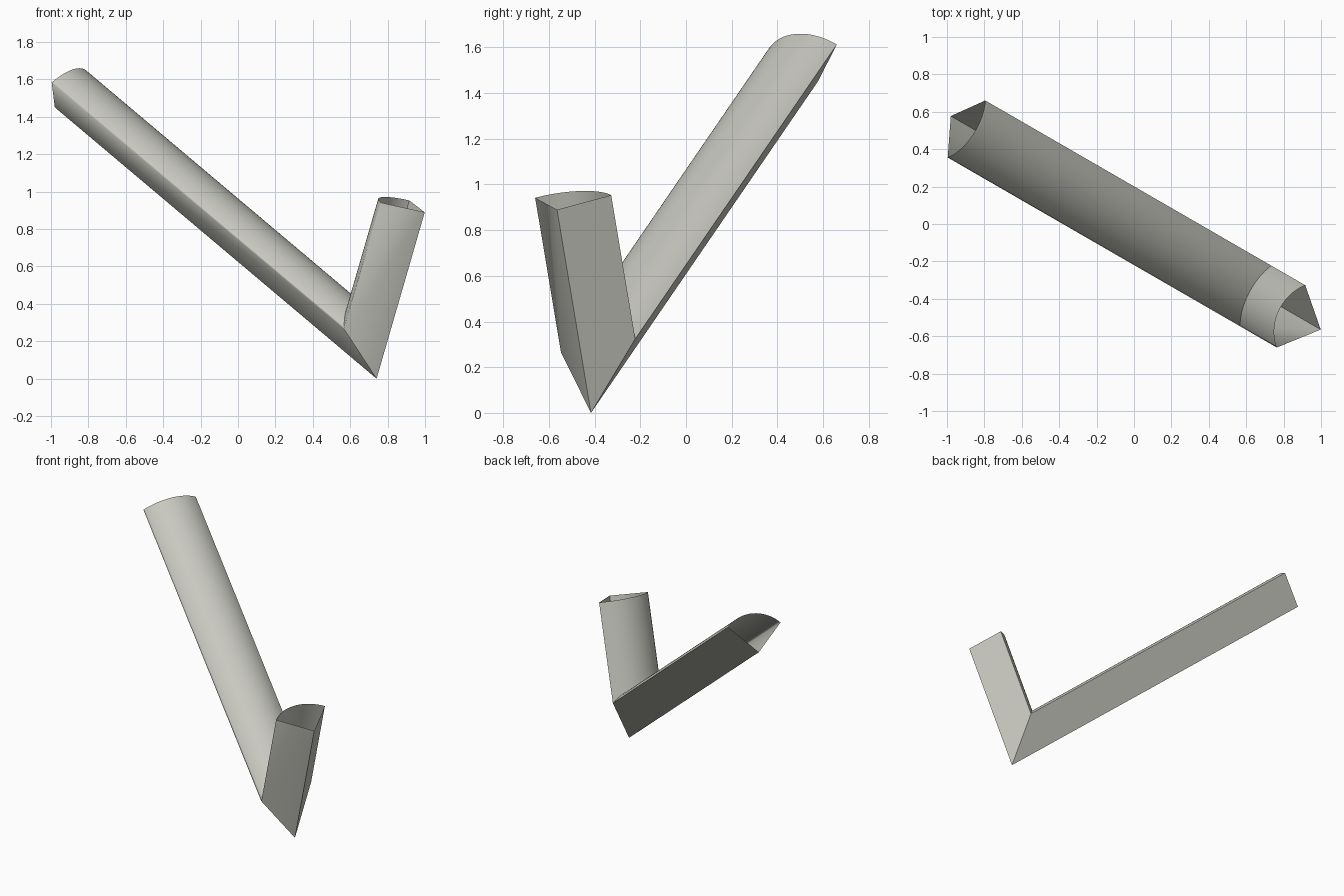
import bpy, bmesh, math
from mathutils import Vector

if "Cube" in bpy.data.objects:
    bpy.data.objects.remove(bpy.data.objects["Cube"])

R = 0.259                       # radius of the quarter-round section
A0, A1 = 50.7, 140.7            # start and end angle of the section
SEG = 32
CORNER = Vector((0.741, -0.416, 0.0))     # outer corner of the joint
U = Vector((-math.cos(math.radians(30)), 0.5, 0))   # horizontal run of the V
W = Vector((0.5, math.cos(math.radians(30)), 0))    # across the V
Z = Vector((0, 0, 1))

mat = bpy.data.materials.new("warm grey")
mat.diffuse_color = (0.58, 0.58, 0.53, 1)
mat.use_nodes = True
mat.node_tree.nodes["Principled BSDF"].inputs["Base Color"].default_value = mat.diffuse_color

long_dir = (U * 0.808 + Z * 0.59).normalized()
short_dir = (U * -0.317 + Z * 0.949).normalized()
bisector = (long_dir + short_dir).normalized()

# Quarter-round profile as (across, inward) points, starting at the sharp corner
profile = [(0.0, 0.0)]
for i in range(SEG + 1):
    a = math.radians(A0 + (A1 - A0) * i / SEG)
    profile.append((R * math.cos(a), R * math.sin(a)))


def arm(name, direction, other, length):
    """Open tube from the mitred joint to a square-cut end."""
    inward = (other - direction * other.dot(direction)).normalized()
    bm = bmesh.new()
    joint, end = [], []
    for w, n in profile:
        mitre = bisector * (n / bisector.dot(inward))
        joint.append(bm.verts.new(CORNER + W * w + mitre))
        end.append(bm.verts.new(CORNER + W * w + inward * n + direction * length))
    count = len(profile)
    for i in range(count):
        j = (i + 1) % count
        face = bm.faces.new((joint[i], joint[j], end[j], end[i]))
        face.smooth = True
    # outward normals: the first flat side must face across (+W)
    bm.normal_update()
    bm.faces.ensure_lookup_table()
    if bm.faces[0].normal.dot(W) < 0:
        bmesh.ops.reverse_faces(bm, faces=bm.faces[:])
    # two crisp long edges, the third blends into the curve
    for i in (0, 1):
        bm.edges.get((joint[i], end[i])).smooth = False
    mesh = bpy.data.meshes.new(name)
    bm.to_mesh(mesh)
    bm.free()
    mesh.materials.append(mat)
    obj = bpy.data.objects.new(name, mesh)
    bpy.context.collection.objects.link(obj)


arm("long_arm", long_dir, short_dir, 2.46)
arm("short_arm", short_dir, long_dir, 0.938)
